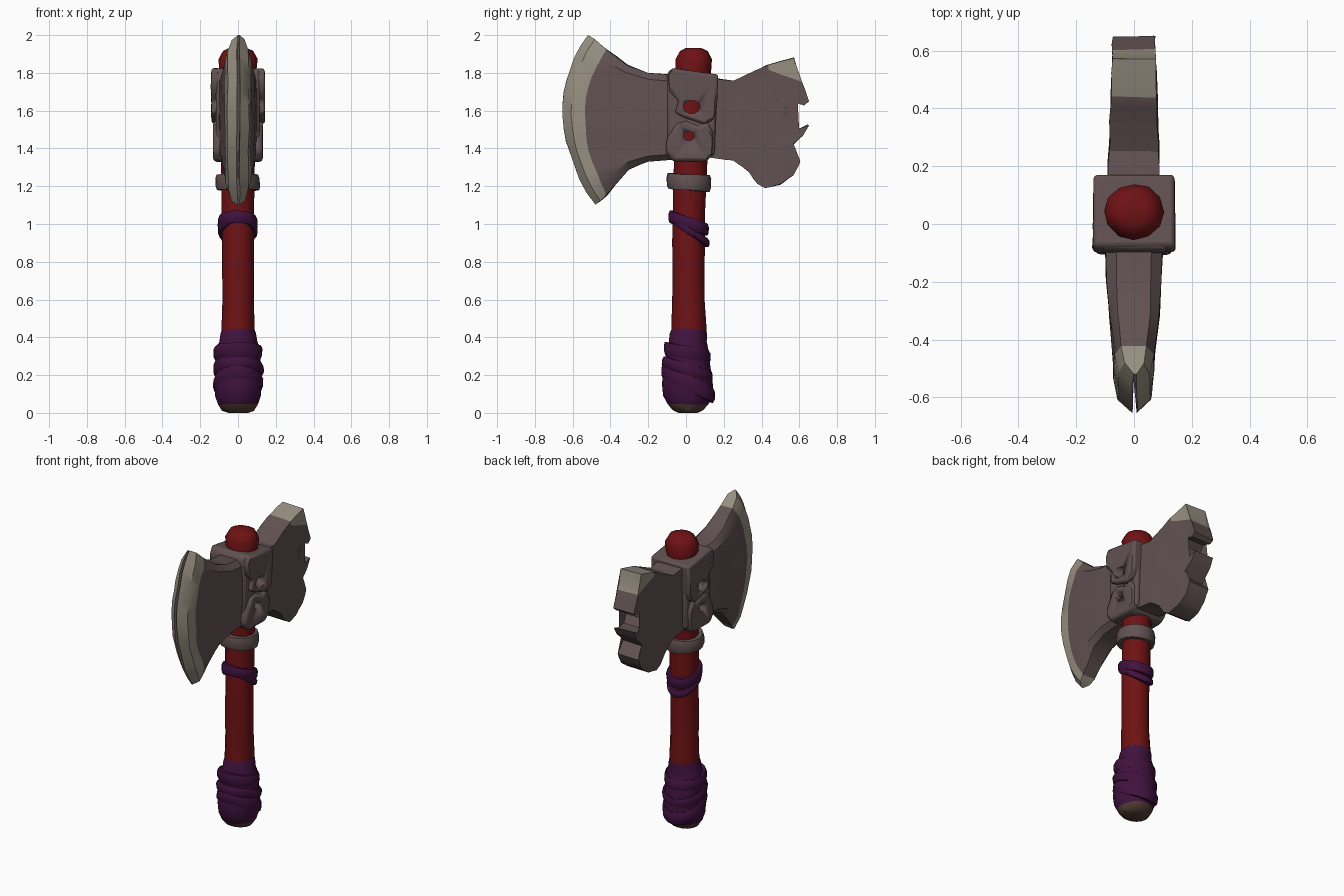
import bpy, bmesh, math
from mathutils import Vector, noise

if "Cube" in bpy.data.objects:
    bpy.data.objects.remove(bpy.data.objects["Cube"])

def material(name, r, g, b):
    m = bpy.data.materials.new(name)
    m.diffuse_color = (r, g, b, 1)
    m.use_nodes = True
    m.node_tree.nodes["Principled BSDF"].inputs["Base Color"].default_value = m.diffuse_color
    return m

RED = material("red wood", 0.16, 0.006, 0.007)
PURPLE = material("purple cloth", 0.052, 0.006, 0.05)
IRON = material("dull iron", 0.122, 0.083, 0.083)
EDGE = material("pale edge", 0.31, 0.275, 0.22)
BROWN = material("brown cap", 0.09, 0.05, 0.035)

def finish(name, bm, mats, rough=0.0, freq=9, angle=38, bevel=0):
    """Roughen the surface a little, fix normals and make the object."""
    for v in bm.verts:
        v.co += noise.noise_vector(v.co * freq) * rough
    bmesh.ops.recalc_face_normals(bm, faces=bm.faces)
    me = bpy.data.meshes.new(name)
    bm.to_mesh(me)
    bm.free()
    for m in mats:
        me.materials.append(m)
    me.shade_smooth()
    me.set_sharp_from_angle(angle=math.radians(angle))
    ob = bpy.data.objects.new(name, me)
    bpy.context.collection.objects.link(ob)
    if bevel:
        b = ob.modifiers.new("bevel", 'BEVEL')
        b.width, b.segments, b.angle_limit = bevel, 2, 0.7
    return ob

def bridge(bm, rings, closed=False):
    """Join rings of vertices with quads; returns the faces row by row."""
    rows, n = [], len(rings[0])
    for i in range(len(rings) - (0 if closed else 1)):
        a, b = rings[i], rings[(i + 1) % len(rings)]
        rows.append([bm.faces.new((a[j], a[(j + 1) % n], b[(j + 1) % n], b[j])) for j in range(n)])
    return rows

def shaft(name, stations, mats, sides=16, rough=0.006, mat_rule=None):
    """Stations are (z, y centre, x radius, y radius)."""
    bm = bmesh.new()
    rings = [[bm.verts.new((rx * math.cos(t), yc + ry * math.sin(t), z))
              for t in (2 * math.pi * k / sides for k in range(sides))]
             for z, yc, rx, ry in stations]
    bridge(bm, rings)
    bm.faces.new(rings[0])
    bm.faces.new(rings[-1])
    if mat_rule:
        for f in bm.faces:
            f.material_index = mat_rule(f.calc_center_median())
    return finish(name, bm, mats, rough)

def band(name, z, yc, rx, ry, height, mat, tilt=0, thick=0.03, sides=20, rough=0.008):
    """Closed strap around the shaft; tilt is rise in z per unit of y."""
    bm = bmesh.new()
    prof = [(-thick, -.5), (-.007, -.5), (0, -.25), (0, .25), (-.007, .5), (-thick, .5)]
    rings = []
    for k in range(sides):
        t = 2 * math.pi * k / sides
        c, s = math.cos(t), math.sin(t)
        rings.append([bm.verts.new(((rx + d) * c, yc + (ry + d) * s, z + h * height + tilt * ry * s))
                      for d, h in prof])
    bridge(bm, rings, True)
    return finish(name, bm, [mat], rough)

def plate(bm, outline, half):
    """Prism with a y-z outline, between x = -half and x = half."""
    a = [bm.verts.new((-half, y, z)) for y, z in outline]
    b = [bm.verts.new((half, y, z)) for y, z in outline]
    bridge(bm, [a, b])
    bm.faces.new(a)
    bm.faces.new(b)
    bmesh.ops.triangulate(bm, faces=[f for f in bm.faces if len(f.verts) > 4])

def slice_mesh(bm, co, no):
    bmesh.ops.bisect_plane(bm, geom=bm.verts[:] + bm.edges[:] + bm.faces[:],
                           plane_co=co, plane_no=no, dist=1e-4)

# Handle
shaft("handle", [(.30, .01, .095, .095), (.45, .015, .09, .092), (.6, .012, .084, .086),
                 (.75, .012, .083, .085), (.9, .015, .085, .086), (1.05, .016, .086, .086),
                 (1.2, .02, .088, .088), (1.4, .028, .09, .09), (1.6, .034, .092, .092),
                 (1.8, .04, .096, .094), (1.87, .042, .103, .098), (1.915, .042, .078, .075),
                 (1.932, .042, .045, .045)], [RED], sides=12)

# Grip wrap, with a brown pommel at the bottom
shaft("grip", [(0, .01, .05, .05), (.012, .01, .085, .08), (.045, .01, .105, .11), (.09, .008, .12, .132),
               (.15, .008, .124, .136), (.21, .008, .122, .128), (.25, .008, .12, .118),
               (.3, .008, .12, .115), (.35, .01, .112, .108), (.38, .012, .1, .1),
               (.42, .014, .096, .098), (.445, .015, .088, .09)],
      [PURPLE, BROWN], mat_rule=lambda c: 1 if c.z < .04 else 0)
band("grip_strap_top", .32, .005, .128, .122, .07, PURPLE, -.15)
band("grip_strap_middle", .23, .008, .133, .135, .06, PURPLE, -.3)
band("grip_strap_low", .155, .012, .13, .14, .075, PURPLE, -.45)

# Cloth straps and iron collar on the handle
band("upper_strap", 1.005, .015, .106, .11, .065, PURPLE, -.3)
band("lower_strap", .965, .018, .104, .108, .045, PURPLE, -.6)
band("collar", 1.22, .014, .118, .118, .085, IRON, -.05, thick=.04)

# Front blade: stations run from the socket to the edge (bottom, middle, top, half thickness)
stations = [((-.05, 1.34), (-.05, 1.56), (-.05, 1.79), .10), ((-.20, 1.33), (-.19, 1.56), (-.20, 1.80), .095),
            ((-.30, 1.29), (-.32, 1.56), (-.31, 1.84), .086), ((-.37, 1.21), (-.44, 1.56), (-.37, 1.885), .075),
            ((-.42, 1.155), (-.535, 1.56), (-.42, 1.925), .068), ((-.455, 1.12), (-.61, 1.57), (-.48, 1.975), .055),
            ((-.48, 1.10), (-.655, 1.57), (-.52, 2.0), .008)]
bm = bmesh.new()
N, rings = 14, []
for b, m, t, half in stations:
    def point(v):
        w = ((1 - v) * (1 - 2 * v), 4 * v * (1 - v), v * (2 * v - 1))
        return [sum(k * p[i] for k, p in zip(w, (b, m, t))) for i in (0, 1)]
    ring = []
    for side in (1, -1):
        for k in range(N + 1)[::side]:
            x = half * (.65 if k in (0, N) else 1)
            ring.append(bm.verts.new((side * x, *point(k / N))))
    rings.append(ring)
rows = bridge(bm, rings)
for row in rows[4:]:
    for f in row:
        f.material_index = 1
bm.faces.new(rings[0])
bm.faces.new(rings[-1])
finish("front_blade", bm, [IRON, EDGE], .008, 8, 30)

# Broken rear blade with a pale upper tip
outline = [(.08, 1.78), (.17, 1.77), (.25, 1.755), (.35, 1.80), (.42, 1.835), (.57, 1.88), (.59, 1.79),
           (.65, 1.65), (.625, 1.63), (.56, 1.65), (.525, 1.615), (.52, 1.56), (.55, 1.51), (.60, 1.505),
           (.648, 1.525), (.62, 1.47), (.54, 1.395), (.605, 1.33), (.57, 1.26), (.50, 1.21), (.42, 1.19),
           (.38, 1.215), (.33, 1.28), (.25, 1.335), (.08, 1.36)]
bm = bmesh.new()
plate(bm, outline, .085)
slice_mesh(bm, (0, .48, 1.80), (0, .35, 1))
for y in (.2, .28, .36, .44, .52):
    slice_mesh(bm, (0, y, 0), (0, 1, 0))
for z in (1.3, 1.4, 1.48, 1.56, 1.64, 1.72):
    slice_mesh(bm, (0, 0, z), (0, 0, 1))
for v in bm.verts:
    v.co.x *= 1.02 - .4 * max(0, v.co.y - .2)
for f in bm.faces:
    c = f.calc_center_median()
    f.material_index = int(c.y > .44 and c.z - 1.80 + .35 * (c.y - .48) > 0)
finish("rear_blade", bm, [IRON, EDGE], .008, 10, 30, .014)

# Socket: a core and two raised plates, pierced by holes that show the handle
holes = []
for i, (y, z, r) in enumerate([(.03, 1.62, .045), (.015, 1.465, .03)]):
    bm = bmesh.new()
    plate(bm, [(y + r * math.cos(k * math.pi / 5), z + .8 * r * math.sin(k * math.pi / 5))
               for k in range(10)], .3)
    cutter = finish("hole_cutter_%d" % (i + 1), bm, [RED])
    cutter.hide_render = True
    cutter.hide_viewport = True
    holes.append(cutter)

parts = [("socket_core", [(-.095, 1.36), (-.1, 1.80), (-.07, 1.825), (.165, 1.785), (.155, 1.36)], .115),
         ("socket_upper", [(-.085, 1.70), (-.098, 1.78), (-.075, 1.825), (.17, 1.79), (.165, 1.62), (.14, 1.55),
                           (.09, 1.53), (-.01, 1.56), (-.06, 1.59), (-.035, 1.65)], .142),
         ("socket_lower", [(-.07, 1.33), (-.105, 1.38), (-.1, 1.45), (-.06, 1.53), (.0, 1.545), (.07, 1.52),
                           (.11, 1.545), (.14, 1.49), (.14, 1.36), (.1, 1.33)], .132)]
for name, shape, half in parts:
    bm = bmesh.new()
    plate(bm, shape, half)
    ob = finish(name, bm, [IRON], .007, 9, 38, .018)
    for cutter in holes:
        mod = ob.modifiers.new("hole", 'BOOLEAN')
        mod.operation, mod.object, mod.solver = 'DIFFERENCE', cutter, 'EXACT'
